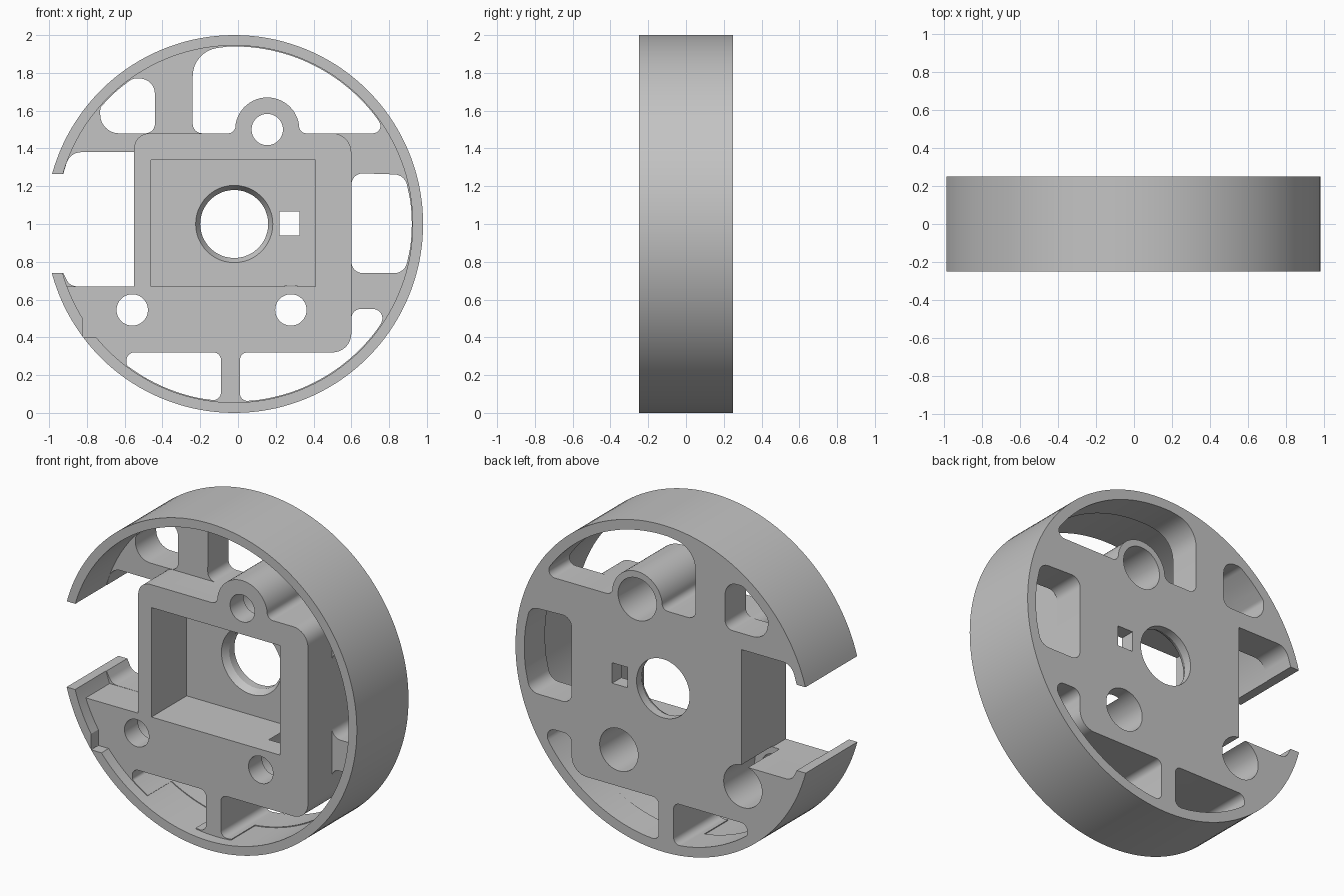
import bpy, bmesh
from math import sin, cos, radians, tan
from mathutils import Vector

if "Cube" in bpy.data.objects:
    bpy.data.objects.remove(bpy.data.objects["Cube"], do_unlink=True)

CX, CZ = -0.02, 1.0            # centre of the round shell
FRONT, BACK = -0.25, 0.25      # shell depth
FACE, WEB, FLOOR = -0.18, 0.05, 0.16   # block face, web face, pocket floor
INNER = 0.945                  # shell inner radius


def polar(angle, r=0.94, c=(CX, CZ)):
    a = radians(angle)
    return (c[0] + r * cos(a), c[1] + r * sin(a))


def arc(a0, a1, r=0.94, c=(CX, CZ), n=16):
    return [polar(a0 + (a1 - a0) * i / n, r, c) for i in range(n + 1)]


def circle(r, c=(CX, CZ), n=48):
    return [polar(360 * i / n, r, c) for i in range(n)]


def rect(x0, x1, z0, z1):
    return [(x0, z0), (x1, z0), (x1, z1), (x0, z1)]


def rounded(points, n=8):
    """Outline in which a point (x, z, r) becomes a corner of radius r."""
    out = []
    for i, p in enumerate(points):
        v = Vector(p[:2])
        if len(p) < 3:
            out.append(tuple(v))
            continue
        a = (Vector(points[i - 1][:2]) - v).normalized()
        b = (Vector(points[(i + 1) % len(points)][:2]) - v).normalized()
        half = a.angle(b) / 2
        centre = v + (a + b).normalized() * p[2] / sin(half)
        start = v + a * p[2] / tan(half) - centre
        end = v + b * p[2] / tan(half) - centre
        sweep = start.angle_signed(end)
        for k in range(n + 1):
            t = -sweep * k / n
            out.append((centre.x + start.x * cos(t) - start.y * sin(t),
                        centre.y + start.x * sin(t) + start.y * cos(t)))
    return out


def prism(name, outline, y0, y1, back_outline=None):
    """Extrude an x-z outline along y, optionally tapering to another outline."""
    bm = bmesh.new()
    f = [bm.verts.new((x, y0, z)) for x, z in outline]
    b = [bm.verts.new((x, y1, z)) for x, z in (back_outline or outline)]
    bm.faces.new(f)
    bm.faces.new(b[::-1])
    for i in range(len(f)):
        j = (i + 1) % len(f)
        bm.faces.new((f[j], f[i], b[i], b[j]))
    bmesh.ops.recalc_face_normals(bm, faces=bm.faces)
    mesh = bpy.data.meshes.new(name)
    bm.to_mesh(mesh)
    bm.free()
    ob = bpy.data.objects.new(name, mesh)
    bpy.context.collection.objects.link(ob)
    return ob


def combine(target, tool, operation):
    mod = target.modifiers.new("combine", 'BOOLEAN')
    mod.operation, mod.object, mod.solver = operation, tool, 'EXACT'
    bpy.context.view_layer.objects.active = target
    bpy.ops.object.modifier_apply(modifier=mod.name)
    bpy.data.objects.remove(tool, do_unlink=True)


def add(tool):
    combine(housing, tool, 'UNION')


def cut(outline, y0=-0.4, y1=0.4, back_outline=None):
    combine(housing, prism("cutter", outline, y0, y1, back_outline), 'DIFFERENCE')


# Back web, with the taller lower lug and bottom strut
housing = prism("housing", circle(0.97, n=128), WEB, BACK)
add(prism("lug", arc(200, 240, 0.97) + [(-0.4, 0.28), (-0.4, 0.67)], FACE, BACK))
add(prism("strut", rect(-0.16, 0.08, 0.045, 0.4), FACE, BACK))

# Windows through the web
right_window = [(0.6, 0.74, 0.06), (*polar(-16.1), 0.07), *arc(-8, 8),
                (*polar(16.1), 0.07), (0.6, 1.27, 0.06)]
top_window = [(-0.24, 1.48, 0.05), (*polar(30.7), 0.04), *arc(36, 92, n=28),
              (*polar(103.5), 0.15)]
upper_left_window = [(-0.73, 1.48, 0.1), (-0.44, 1.48, 0.05), (-0.44, 1.77, 0.08),
                     (*polar(125), 0.06), *arc(130, 134, n=2), (*polar(139), 0.04)]
lower_left_window = [(-0.09, 0.32, 0.04), (-0.59, 0.32, 0.04), (*polar(232.7), 0.02),
                     *arc(236, 260), (*polar(265.7), 0.04)]
lower_right_window = [(0.01, 0.32, 0.04), (*polar(271.8), 0.04), *arc(277, 324, n=24),
                      (*polar(331.4), 0.05), (0.6, 0.55, 0.05), (0.6, 0.45),
                      (0.5, 0.4), (0.5, 0.32)]
for window in (right_window, top_window, upper_left_window,
               lower_left_window, lower_right_window):
    cut(rounded(window))

# Central block with its round boss on top
BOSS = (0.155, 1.5)
block = [(-0.55, 0.32), (0.6, 0.32, 0.1), (0.6, 1.48, 0.1),
         (BOSS[0] + 0.17, 1.48, 0.04), *arc(10, 170, 0.17, BOSS, 24),
         (BOSS[0] - 0.17, 1.48, 0.04), (-0.55, 1.48, 0.08)]
add(prism("block", rounded(block), FACE, BACK))

# Outer shell
shell = prism("shell", circle(1.0, n=144), FRONT, BACK)
combine(shell, prism("bore", circle(INNER, n=144), -0.4, 0.4), 'DIFFERENCE')
add(shell)

# Pocket, tapered centre bore and small slot
cut(rect(-0.46, 0.41, 0.67, 1.34), y1=FLOOR)
cut(circle(0.205), FLOOR - 0.001, 0.2, circle(0.18))
cut(circle(0.18))
cut(rect(0.22, 0.325, 0.94, 1.065))

# Screw holes, counterbored from the back
for spot in (BOSS, (-0.56, 0.545), (0.28, 0.545)):
    cut(circle(0.083, spot))
    cut(circle(0.13, spot), y0=-0.05)

# Side opening and the notch in the shell lip
cut(rounded([(-1.2, 0.74), (-0.925, 0.74), (-0.89, 0.67, 0.06), (-0.55, 0.67),
             (-0.55, 1.38), (-0.89, 1.38, 0.08), (-0.925, 1.265), (-1.2, 1.265)]))
cut(rect(-0.82, -0.6, 0.4, 0.6), y1=FACE)

# Grey plastic
grey = bpy.data.materials.new("grey")
grey.use_nodes = True
colour = (0.55, 0.55, 0.55, 1)
grey.diffuse_color = colour
grey.node_tree.nodes["Principled BSDF"].inputs["Base Color"].default_value = colour
housing.data.materials.clear()
housing.data.materials.append(grey)
for face in housing.data.polygons:
    face.material_index = 0

bpy.ops.object.select_all(action='DESELECT')
housing.select_set(True)
bpy.context.view_layer.objects.active = housing
bpy.ops.object.shade_smooth_by_angle(angle=radians(30))
